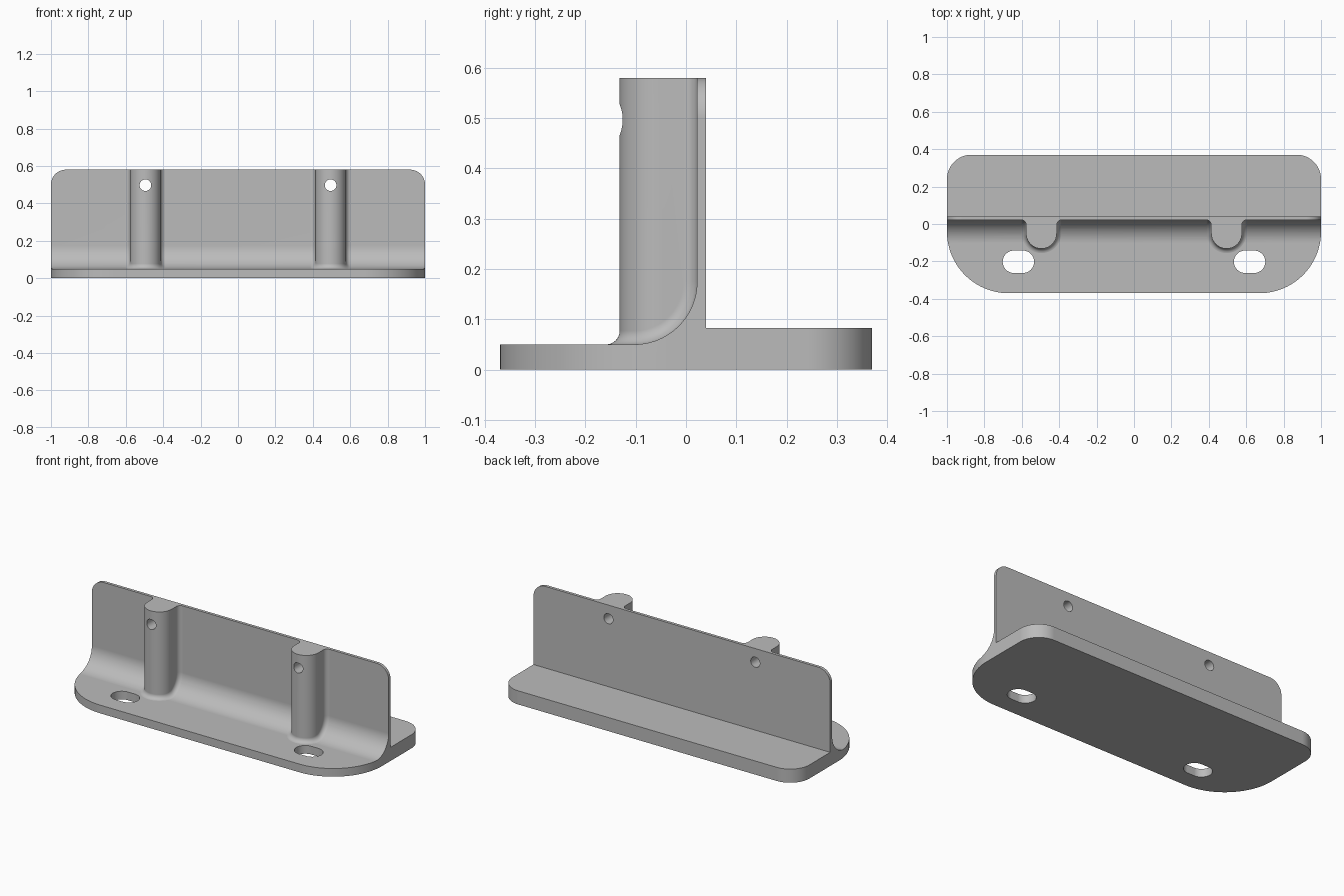
import bpy, bmesh
from math import sin, cos, acos, pi, sqrt

if "Cube" in bpy.data.objects:
    bpy.data.objects.remove(bpy.data.objects["Cube"])

TOP, FLOOR = 0.58, 0.05            # wall top, front flange thickness
WALL_Y, COVE = 0.022, 0.125        # wall front face, cove radius
COVE_Y, COVE_Z = WALL_Y - COVE, FLOOR + COVE
POST_X, POST_Y, POST_R, FILLET = 0.495, -0.05, 0.082, 0.027

grey = bpy.data.materials.new("plain grey")
grey.use_nodes = True
colour = (0.5, 0.5, 0.5, 1)
grey.diffuse_color = colour
grey.node_tree.nodes["Principled BSDF"].inputs["Base Color"].default_value = colour


def arc(cx, cy, r, start, end, n=24):
    return [(cx + r * cos(start + (end - start) * i / n),
             cy + r * sin(start + (end - start) * i / n)) for i in range(n + 1)]


def finish(name, bm):
    bmesh.ops.recalc_face_normals(bm, faces=bm.faces)
    mesh = bpy.data.meshes.new(name)
    bm.to_mesh(mesh)
    bm.free()
    mesh.materials.append(grey)
    obj = bpy.data.objects.new(name, mesh)
    bpy.context.collection.objects.link(obj)
    return obj


def prism(name, outline, place, low, high):
    """Extrude a 2D outline; place(a, b, depth) gives the 3D point."""
    bm = bmesh.new()
    ends = [[bm.verts.new(place(a, b, d)) for a, b in outline] for d in (low, high)]
    for ring in ends:
        bm.faces.new(ring)
    for i in range(len(outline)):
        bm.faces.new((ends[0][i - 1], ends[0][i], ends[1][i], ends[1][i - 1]))
    return finish(name, bm)


def combine(obj, other, operation):
    bpy.context.view_layer.objects.active = obj
    mod = obj.modifiers.new("combine", "BOOLEAN")
    mod.operation, mod.object, mod.solver = operation, other, "EXACT"
    bpy.ops.object.modifier_apply(modifier=mod.name)
    bpy.data.objects.remove(other)


def along_x(a, b, d): return (d, a, b)
def along_y(a, b, d): return (a, d, b)
def along_z(a, b, d): return (a, b, d)


# Bracket section: flanges, wall and cove
section = [(-0.5, -0.0), (0.5, 0), (0.5, 0.083), (0.04, 0.083), (0.04, 0.7), (WALL_Y, 0.7)]
section += arc(COVE_Y, COVE_Z, COVE, 0, -pi / 2) + [(-0.5, FLOOR)]
bracket = prism("mounting_bracket", section, along_x, -1.1, 1.1)

# Rounded plan and rounded wall corners
plan = (arc(0.87, 0.24, 0.13, 0, pi / 2) + arc(-0.87, 0.24, 0.13, pi / 2, pi)
        + arc(-0.67, -0.04, 0.33, pi, 1.5 * pi, 40) + arc(0.67, -0.04, 0.33, 1.5 * pi, 2 * pi, 40))
combine(bracket, prism("plan_cutter", plan, along_z, -0.2, 0.9), "INTERSECT")
front = arc(0.92, 0.5, 0.08, 0, pi / 2) + arc(-0.92, 0.5, 0.08, pi / 2, pi)
front += [(-1, -0.2), (1, -0.2)]
combine(bracket, prism("wall_cutter", front, along_y, -0.6, 0.6), "INTERSECT")


def fillet_path(grow, lift):
    """Path around a post, grown sideways and lifted off the bracket."""
    r, c = POST_R + grow, COVE - lift
    stop = acos((POST_Y - COVE_Y) / c)
    flank = [(r, COVE_Y + c, TOP)]
    flank += [(r, COVE_Y + c * cos(stop * i / 20), COVE_Z - c * sin(stop * i / 20))
              for i in range(21)]
    nose = []
    for x, y in arc(0, POST_Y, r, 0, -pi / 2)[1:]:
        z = COVE_Z - sqrt(c * c - max(y - COVE_Y, 0) ** 2)
        nose.append((x, y, z))
    half = flank + nose
    return half + [(-x, y, z) for x, y, z in reversed(half[:-1])], len(flank)


def make_post(px):
    bm = bmesh.new()
    rows, flank = [], 0
    offsets = [(FILLET * (1 - cos(t)), FILLET * (1 - sin(t)))
               for t in (pi / 2 * (1 - k / 10) for k in range(11))]
    offsets = [(FILLET - g, FILLET - l) for g, l in offsets]
    offsets = [(FILLET - g, l) for g, l in
               ((FILLET * cos(pi / 2 * k / 10), FILLET * (1 - sin(pi / 2 * k / 10)))
                for k in range(11))]
    offsets[-1] = (FILLET, -0.0005)
    offsets.append((FILLET, -0.01))
    for grow, lift in offsets:
        path, flank = fillet_path(grow, lift)
        rows.append([bm.verts.new((px + x, y, z)) for x, y, z in path])
    n = len(rows[0])
    for a, b in zip(rows, rows[1:]):
        for i in range(n - 1):
            bm.faces.new((a[i], a[i + 1], b[i + 1], b[i]))
    # Buried underside
    last = rows[-1]
    for i in range(n // 2 - 1):
        bm.faces.new((last[i], last[i + 1], last[n - 2 - i], last[n - 1 - i]))
    bm.faces.new((last[n // 2 - 1], last[n // 2], last[n // 2 + 1]))
    # Upright sides, round nose and flat top
    base = rows[0]
    rim = [bm.verts.new((v.co.x, v.co.y, TOP)) for v in base[flank - 1:n - flank + 1]]
    bm.faces.new(base[:flank] + [rim[0]])
    bm.faces.new(base[n - flank:] + [rim[-1]])
    for i in range(len(rim) - 1):
        j = flank - 1 + i
        bm.faces.new((base[j], base[j + 1], rim[i + 1], rim[i]))
    bm.faces.new([r[0] for r in reversed(rows)] + rim + [r[-1] for r in rows])
    return finish("post", bm)


# Posts, cross holes and slots on both sides
for side in (-1, 1):
    x = side * POST_X
    combine(bracket, make_post(x), "UNION")
    hole = arc(x, 0.497, 0.031, 0, 2 * pi, 32)[:-1]
    combine(bracket, prism("hole_cutter", hole, along_y, -0.6, 0.6), "DIFFERENCE")
    sx = side * 0.618
    slot = (arc(sx + 0.024, -0.202, 0.06, -pi / 2, pi / 2)
            + arc(sx - 0.024, -0.202, 0.06, pi / 2, 1.5 * pi))
    combine(bracket, prism("slot_cutter", slot, along_z, -0.2, 0.3), "DIFFERENCE")

# Smooth shading with crisp edges
bpy.ops.object.select_all(action="DESELECT")
bracket.select_set(True)
bpy.context.view_layer.objects.active = bracket
bpy.ops.object.shade_smooth_by_angle(angle=pi / 6)
weighted = bracket.modifiers.new("even_normals", "WEIGHTED_NORMAL")
weighted.keep_sharp = True
